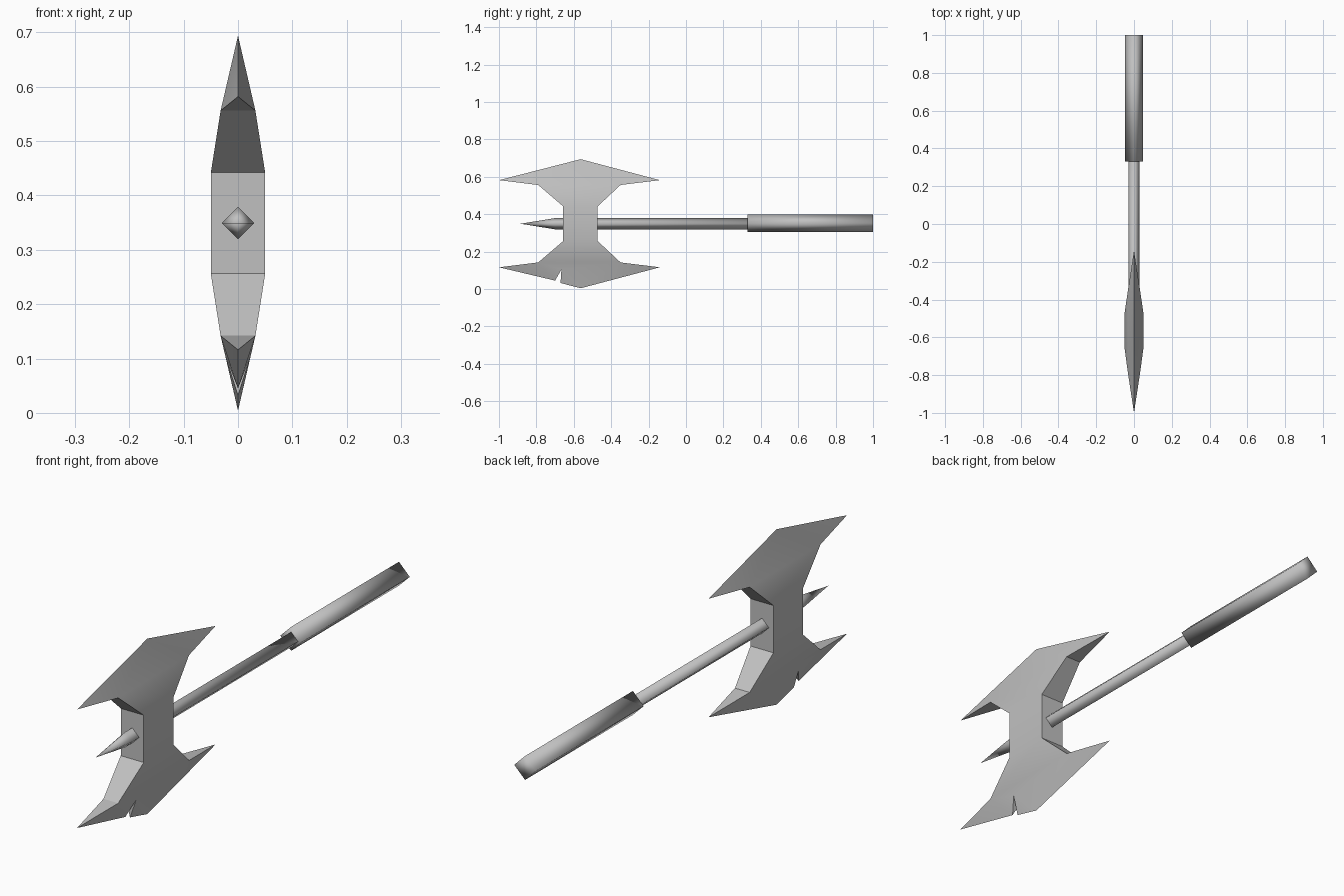
import bpy, bmesh, math
from mathutils import Vector

if "Cube" in bpy.data.objects:
    bpy.data.objects.remove(bpy.data.objects["Cube"])

ZC = 0.349  # height of the centre line

steel = bpy.data.materials.new("steel_grey")
steel.diffuse_color = (0.53, 0.53, 0.53, 1.0)
steel.use_nodes = True
steel.node_tree.nodes["Principled BSDF"].inputs["Base Color"].default_value = steel.diffuse_color


def finish(bm, name, angle=None, inward=False):
    bmesh.ops.remove_doubles(bm, verts=bm.verts, dist=1e-5)
    bmesh.ops.recalc_face_normals(bm, faces=bm.faces)
    if inward:
        bmesh.ops.reverse_faces(bm, faces=bm.faces)
    me = bpy.data.meshes.new(name)
    bm.to_mesh(me)
    bm.free()
    me.materials.append(steel)
    ob = bpy.data.objects.new(name, me)
    bpy.context.collection.objects.link(ob)
    bpy.ops.object.select_all(action='DESELECT')
    ob.select_set(True)
    bpy.context.view_layer.objects.active = ob
    if angle is None:
        bpy.ops.object.shade_smooth()
    else:
        bpy.ops.object.shade_smooth_by_angle(angle=math.radians(angle))
    return ob


def diamond_rod(name, rings, zc, angle=None, inward=False):
    """Four-sided rod along y from (y, radius) rings; radius 0 makes a point."""
    bm = bmesh.new()
    loops = []
    for y, r in rings:
        if r == 0:
            loops.append([bm.verts.new((0, y, zc))] * 4)
        else:
            loops.append([bm.verts.new((r * math.cos(i * math.pi / 2), y,
                                        zc + r * math.sin(i * math.pi / 2)))
                          for i in range(4)])
    for a, b in zip(loops, loops[1:]):
        for i in range(4):
            j = (i + 1) % 4
            bm.faces.new(list(dict.fromkeys([a[i], a[j], b[j], b[i]])))
    for ring in (loops[0], loops[-1]):
        if ring[0] is not ring[1]:
            bm.faces.new(ring)
    return finish(bm, name, angle, inward)


# Double-ended axe head: (half thickness, y, height from centre line)
pts = {
    "peak": (0, -0.563, 0.345),
    "tip_f": (0, -1.0, 0.233), "tip_b": (0, -0.14, 0.233),
    "in_f": (0.032, -0.79, 0.207), "in_b": (0.032, -0.35, 0.207),
    "waist_f": (0.05, -0.657, 0.093), "waist_b": (0.05, -0.472, 0.093),
    # battle notch in the lower edge
    "n1": (0, -0.70, 0.304), "n2": (0.023, -0.666, 0.245), "n3": (0, -0.671, 0.317),
}
bm = bmesh.new()


def face(*corners):
    """Corners are (point name, side, up)."""
    cs = []
    for n, side, up in corners:
        x, y, h = pts[n]
        cs.append(Vector((side * x, y, ZC + up * h)))
    bm.faces.new([bm.verts.new(c) for c in cs])


plain = [("tip_f", "in_f", "peak"), ("in_f", "in_b", "peak"), ("tip_b", "in_b", "peak")]
notched = [("tip_f", "in_f", "n1"), ("in_f", "n2", "n1"), ("in_f", "in_b", "n2"),
           ("in_b", "peak", "n2"), ("n2", "peak", "n3"), ("tip_b", "in_b", "peak")]
for side in (1, -1):
    for up, tris in ((1, plain), (-1, notched)):
        for t in tris:
            face(*[(n, side, up) for n in t])
        face(*[(n, side, up) for n in ("in_f", "in_b", "waist_b", "waist_f")])
    face(("waist_f", side, 1), ("waist_b", side, 1),
         ("waist_b", side, -1), ("waist_f", side, -1))

# Narrow front and back walls
for e in ("f", "b"):
    tip, inn, waist = "tip_" + e, "in_" + e, "waist_" + e
    for up in (1, -1):
        face((tip, 1, up), (inn, 1, up), (inn, -1, up))
        face((inn, 1, up), (waist, 1, up), (waist, -1, up), (inn, -1, up))
    face((waist, 1, 1), (waist, 1, -1), (waist, -1, -1), (waist, -1, 1))

# Notch walls
for n in ("n1", "n3"):
    face((n, 1, -1), ("n2", 1, -1), ("n2", -1, -1))
finish(bm, "axe_head", 30)

# Shaft with pointed front spike, and the thicker grip
diamond_rod("shaft_and_spike", [(-0.885, 0), (-0.70, 0.03), (0.333, 0.03)], ZC, 91)
diamond_rod("grip", [(0.33, 0.047), (1.0, 0.047)], 0.352, None, inward=True)
